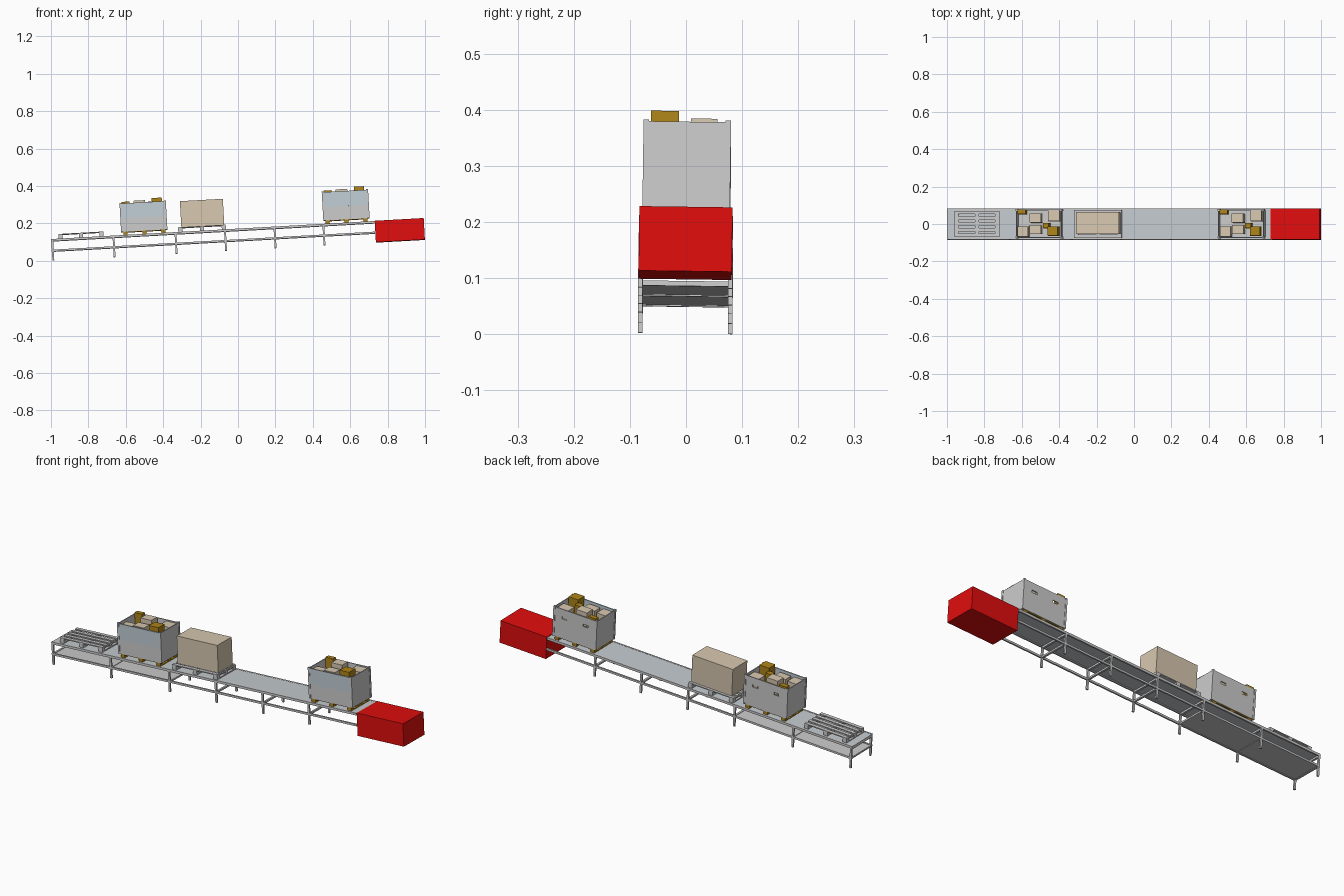
import bpy, bmesh, math
from mathutils import Matrix, Vector

if "Cube" in bpy.data.objects:
    bpy.data.objects.remove(bpy.data.objects["Cube"])

# Whole line is pitched up along +x and very slightly rolled
ROT = Matrix.Rotation(math.radians(-3.2), 4, 'Y') @ Matrix.Rotation(math.radians(-0.8), 4, 'X')
LEG = -0.113                      # foot level below the belt top (local z = 0)
LOW = (ROT @ Vector((-0.999, 0.085, LEG))).z
FRAME = Matrix.Translation((0, 0, -LOW)) @ ROT


def material(name, rgb):
    m = bpy.data.materials.new(name)
    m.diffuse_color = (*rgb, 1)
    m.use_nodes = True
    m.node_tree.nodes["Principled BSDF"].inputs["Base Color"].default_value = m.diffuse_color
    return m


RED = material("red", (0.75, 0.004, 0.004))
BELT = material("belt_grey", (0.56, 0.6, 0.63))
BLUE = material("pale_blue", (0.53, 0.62, 0.67))
BEIGE = material("cardboard", (0.68, 0.57, 0.43))
GOLD = material("gold_wood", (0.42, 0.23, 0.01))


def part(name, boxes, mat=None, dx=0.0):
    """One object made of boxes given as (x0, x1, y0, y1, z0, z1)."""
    bm = bmesh.new()
    for x0, x1, y0, y1, z0, z1 in boxes:
        m = Matrix.Translation(((x0 + x1) / 2 + dx, (y0 + y1) / 2, (z0 + z1) / 2))
        m = m @ Matrix.Diagonal((x1 - x0, y1 - y0, z1 - z0, 1))
        bmesh.ops.create_cube(bm, size=1, matrix=m)
    me = bpy.data.meshes.new(name)
    bm.to_mesh(me)
    bm.free()
    if mat:
        me.materials.append(mat)
    ob = bpy.data.objects.new(name, me)
    ob.matrix_world = FRAME
    bpy.context.collection.objects.link(ob)
    return ob


X0, X1 = -1.001, 0.73
legs_x = (-0.995, -0.667, -0.335, -0.07, 0.195, 0.457)

# Conveyor belt surface and lower shelf
part("belt", [(X0, X1, -0.076, 0.076, -0.006, 0)], BELT)
part("lower_shelf", [(X0, -0.33, -0.076, 0.076, -0.063, -0.059)])

# Side rails, legs and cross bars
rails, legs, bars = [], [], []
for s in (-1, 1):
    ya, yb = sorted((s * 0.076, s * 0.084))
    rails += [(X0, X1, ya, yb, -0.011, 0.001), (X0, X1, ya, yb, -0.066, -0.056)]
    legs += [(x - 0.005, x + 0.005, ya, yb, LEG, -0.011) for x in legs_x]
for x in legs_x:
    bars += [(x - 0.005, x + 0.005, -0.076, 0.076, z, z + 0.009) for z in (-0.0655, -0.016)]
part("side_rails", rails)
part("legs", legs)
part("cross_bars", bars)

# Red drive housing at the high end
part("drive_housing", [(0.732, 0.9945, -0.083, 0.083, LEG, 0.002)], RED)


def pallet(name, cx, length, width, h, mat=None):
    """Top slats, cross boards, nine blocks and bottom runners."""
    L, W, t = length / 2, width / 2, h * 0.2
    pitch = (width - 0.018) / 4
    slats = [(-L, L, -W + i * pitch, -W + i * pitch + 0.018, h - t, h) for i in range(5)]
    ends = (-L, -0.011, L - 0.022)
    cross = [(x, x + 0.022, -W, W, h - 2 * t, h - t) for x in ends]
    blocks = [(x, x + 0.022, y, y + 0.018, t, h - 2 * t)
              for x in ends for y in (-W, -0.009, W - 0.018)]
    runners = [(x, x + 0.022, -W, W, 0, t) for x in ends]
    part(name, slats + cross + blocks + runners, mat, cx)


pallet("empty_pallet", -0.84, 0.24, 0.14, 0.026)
pallet("box_pallet", -0.192, 0.255, 0.15, 0.026)
part("large_box", [(-0.302, -0.072, -0.055, 0.062, 0.026, 0.165)], BEIGE)

# Goods in each crate: x, y, size x, size y, top, material
goods = [(-.092, .062, .042, .024, .180, GOLD), (-.085, -.042, .056, .054, .158, BEIGE),
         (-.018, .030, .062, .048, .182, BEIGE), (.080, .042, .060, .058, .164, BEIGE),
         (-.018, -.032, .062, .046, .166, BEIGE), (.076, -.040, .054, .050, .190, GOLD),
         (.038, -.010, .032, .028, .172, GOLD)]


def crate(n, cx):
    b, t, L, W, k = 0.018, 0.17, 0.122, 0.076, 0.005
    pallet(f"crate_pallet_{n}", cx, 0.225, 0.145, b, GOLD)
    # Floor, end walls, and back wall with two hand slots
    shell = [(-L, L, -W, W, b, b + k), (-L, -L + k, -W, W, b, t), (L - k, L, -W, W, b, t)]
    shell += [(-L, L, W - k, W, b, 0.12), (-L, L, W - k, W, 0.132, t)]
    shell += [(x0, x1, W - k, W, 0.12, 0.132) for x0, x1 in ((-L, -.075), (-.045, .045), (.075, L))]
    shell += [(-L, L, -W, -W + k, b, 0.09)]
    part(f"crate_walls_{n}", shell, None, cx)
    part(f"crate_front_flap_{n}", [(-L, L, -W - 0.001, -W + k, 0.09, t)], BLUE, cx)
    # Corner posts
    part(f"crate_posts_{n}", [(sx * 0.119 - .005, sx * 0.119 + .005, sy * 0.073 - .005,
                               sy * 0.073 + .005, b, t + .003)
                              for sx in (-1, 1) for sy in (-1, 1)], None, cx)
    for i, (x, y, w, d, top, mat) in enumerate(goods):
        part(f"parcel_{n}_{i + 1}", [(x - w / 2, x + w / 2, y - d / 2, y + d / 2, b + k, top)], mat, cx)


crate(1, -0.501)
crate(2, 0.582)
